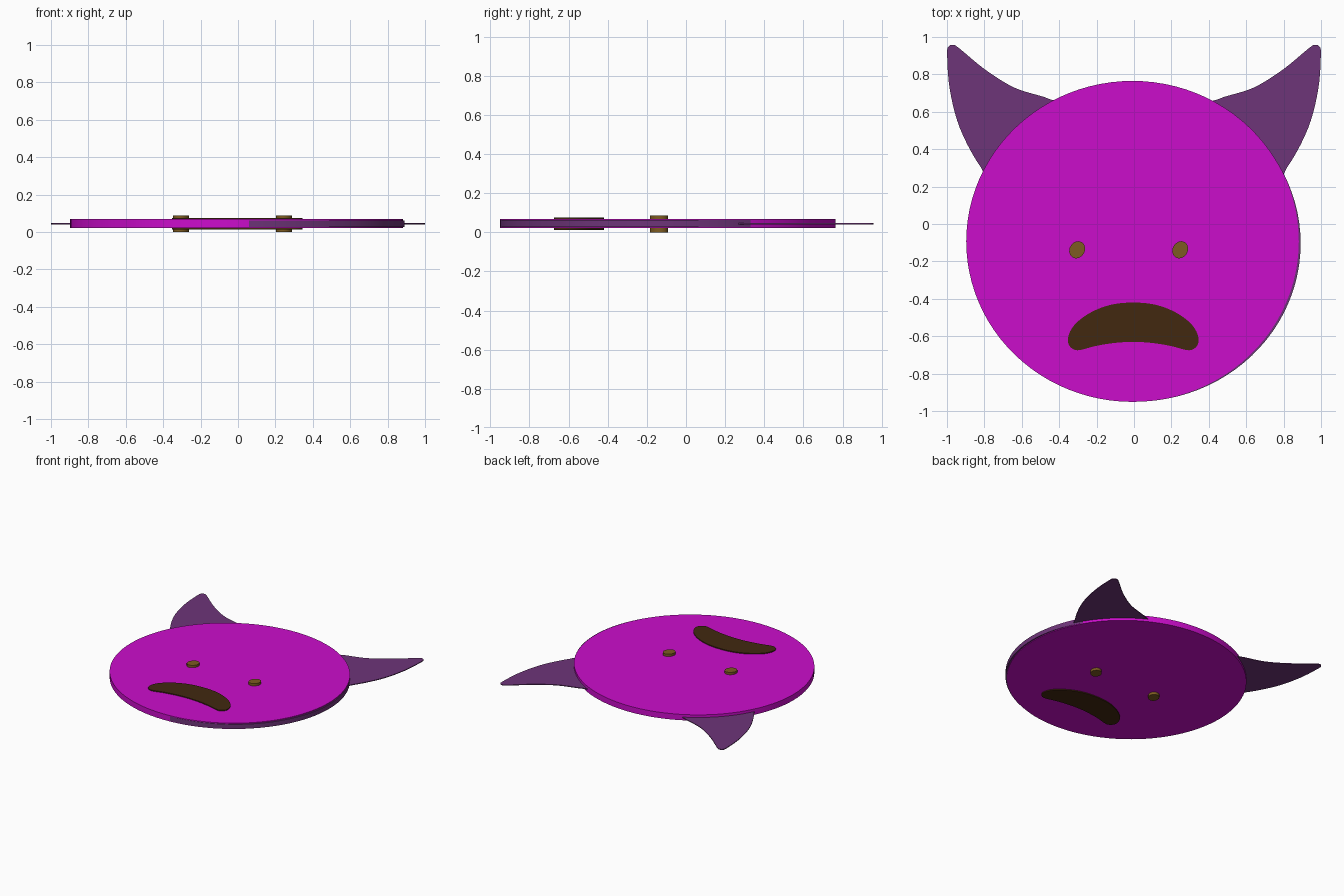
import bpy, bmesh, math
from mathutils import Vector

if "Cube" in bpy.data.objects:
    bpy.data.objects.remove(bpy.data.objects["Cube"], do_unlink=True)


def material(name, rgb):
    m = bpy.data.materials.new(name)
    m.use_nodes = True
    m.diffuse_color = (*rgb, 1)
    m.node_tree.nodes["Principled BSDF"].inputs["Base Color"].default_value = (*rgb, 1)
    return m


magenta = material("magenta", (0.6, 0.004, 0.6))
plum = material("plum", (0.155, 0.035, 0.19))
olive = material("olive_brown", (0.205, 0.105, 0.015))
umber = material("dark_brown", (0.054, 0.022, 0.005))


def ellipse(cx, cy, rx, ry, n, tilt=0.0):
    pts = []
    for i in range(n):
        a = math.tau * i / n
        x, y = rx * math.cos(a), ry * math.sin(a)
        pts.append((cx + x * math.cos(tilt) - y * math.sin(tilt),
                    cy + x * math.sin(tilt) + y * math.cos(tilt)))
    return pts


def smooth_loop(pts, steps=5):
    """Closed Catmull-Rom curve through the points."""
    p = [Vector(q) for q in pts]
    out = []
    for i in range(len(p)):
        a, b, c, d = (p[(i + k) % len(p)] for k in (-1, 0, 1, 2))
        for s in range(steps):
            t = s / steps
            out.append(0.5 * (2 * b + (c - a) * t + (2 * a - 5 * b + 4 * c - d) * t ** 2
                              + (3 * b - a - 3 * c + d) * t ** 3))
    return out


def slab(name, outline, z0, z1, mat):
    """Flat outline extruded between two heights."""
    bm = bmesh.new()
    face = bm.faces.new([bm.verts.new((q[0], q[1], z0)) for q in outline])
    ext = bmesh.ops.extrude_face_region(bm, geom=[face])
    top = [v for v in ext["geom"] if isinstance(v, bmesh.types.BMVert)]
    bmesh.ops.translate(bm, verts=top, vec=(0, 0, z1 - z0))
    bmesh.ops.recalc_face_normals(bm, faces=bm.faces)
    mesh = bpy.data.meshes.new(name)
    bm.to_mesh(mesh)
    bm.free()
    mesh.materials.append(mat)
    ob = bpy.data.objects.new(name, mesh)
    bpy.context.collection.objects.link(ob)
    bpy.ops.object.select_all(action='DESELECT')
    ob.select_set(True)
    bpy.context.view_layer.objects.active = ob
    bpy.ops.object.shade_smooth_by_angle(angle=math.radians(35))
    return ob


# Face disc and the darker rim that peeks out on its left side
slab("face_disc", ellipse(-0.008, -0.093, 0.889, 0.858, 96), 0.021, 0.068, magenta)
slab("rim_shade", ellipse(0.006, -0.104, 0.885, 0.846, 96), 0.026, 0.062, plum)

# Thin horns, mirrored; their roots sit inside the disc
horn = [(0.72, 0.22), (0.82, 0.305), (0.93, 0.51), (0.985, 0.72), (0.999, 0.91),
        (0.99, 0.95), (0.965, 0.957), (0.935, 0.94), (0.795, 0.825), (0.635, 0.727),
        (0.45, 0.667), (0.38, 0.6)]
for side, sx in (("left", 1), ("right", -1)):
    slab(side + "_horn", [(sx * q.x, q.y) for q in smooth_loop(horn)], 0.041, 0.047, plum)

# Eyes pass right through the disc
for side, x in (("left", 0.247), ("right", -0.304)):
    slab(side + "_eye", ellipse(x, -0.138, 0.048, 0.041, 14, math.radians(60)),
         0.0, 0.087, olive)

# Frowning mouth, shown on both faces of the disc
half = [(0.1, -0.428), (0.19, -0.455), (0.27, -0.5), (0.325, -0.553), (0.349, -0.61),
        (0.342, -0.65), (0.312, -0.673), (0.275, -0.672), (0.2, -0.652), (0.1, -0.636)]
mouth = [(0, -0.42)] + half + [(0, -0.63)] + [(-x, y) for x, y in reversed(half)]
slab("mouth", [(q.x - 0.004, q.y) for q in smooth_loop(mouth)], 0.013, 0.075, umber)
